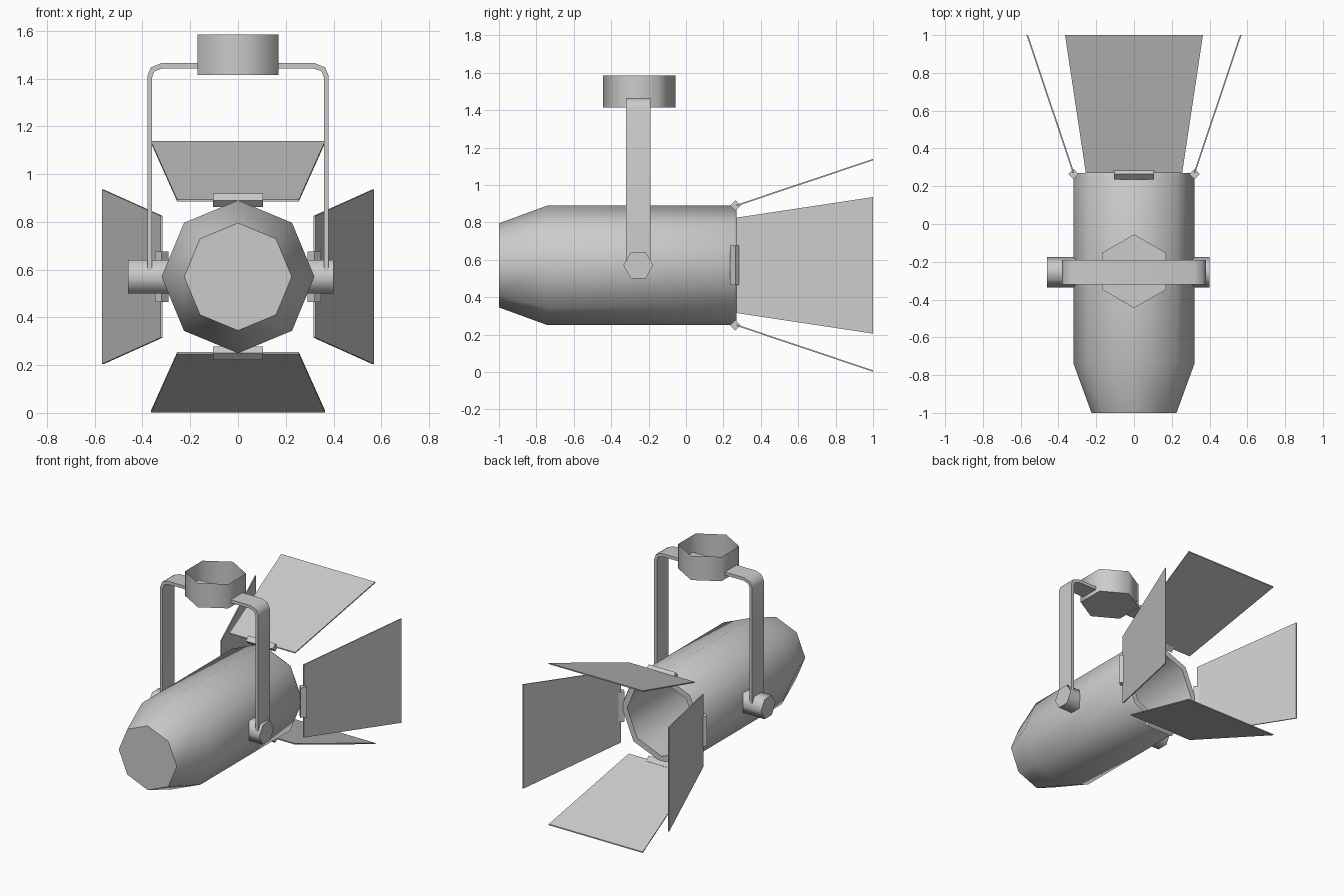
import bpy, bmesh
from math import radians, pi, sin, cos
from mathutils import Matrix, Vector

if "Cube" in bpy.data.objects:
    bpy.data.objects.remove(bpy.data.objects["Cube"])

AXIS_Z = 0.57      # height of the lamp axis
PIVOT_Y = -0.255   # yoke and pivot position


def make(name, bm, smooth=None):
    bmesh.ops.recalc_face_normals(bm, faces=bm.faces)
    me = bpy.data.meshes.new(name)
    bm.to_mesh(me)
    bm.free()
    ob = bpy.data.objects.new(name, me)
    bpy.context.collection.objects.link(ob)
    if smooth:
        bpy.ops.object.select_all(action='DESELECT')
        ob.select_set(True)
        bpy.context.view_layer.objects.active = ob
        bpy.ops.object.shade_smooth_by_angle(angle=radians(smooth))
    return ob


def lathe_y(name, profile, n, smooth):
    """Revolve (y, radius) points about the lamp axis and cap both ends."""
    bm = bmesh.new()
    rings = [[bm.verts.new((r * cos(2 * pi * i / n), y, AXIS_Z + r * sin(2 * pi * i / n)))
              for i in range(n)] for y, r in profile]
    for a, b in zip(rings, rings[1:]):
        for i in range(n):
            j = (i + 1) % n
            bm.faces.new((a[i], a[j], b[j], b[i]))
    bm.faces.new(rings[0])
    bm.faces.new(rings[-1])
    return make(name, bm, smooth)


def prism(name, bottom, top, smooth=None, spin=0):
    """Join two matching loops of points into a solid, spun about the lamp axis."""
    bm = bmesh.new()
    a = [bm.verts.new(p) for p in bottom]
    b = [bm.verts.new(p) for p in top]
    bm.faces.new(a)
    bm.faces.new(b)
    for i in range(len(a)):
        j = (i + 1) % len(a)
        bm.faces.new((a[i], a[j], b[j], b[i]))
    c = Vector((0, 0, AXIS_Z))
    bmesh.ops.rotate(bm, verts=bm.verts, cent=c, matrix=Matrix.Rotation(spin, 3, 'Y'))
    return make(name, bm, smooth)


# Eight-sided lamp housing, hollow at the open end
lathe_y("housing", [(-1, 0.225), (-0.74, 0.32), (0.255, 0.32), (0.27, 0.31),
                    (0.27, 0.268), (-0.7, 0.268)], 8, 50)

# Four shutter flaps with their hinges
T = 0.004
for k, side in enumerate(("top", "right", "bottom", "left")):
    outline = [(-0.255, 0.27, 0.89), (0.255, 0.27, 0.89), (0.365, 1, 1.135), (-0.365, 1, 1.135)]
    prism(side + "_flap", [(x, y, z - T) for x, y, z in outline],
          [(x, y, z + T) for x, y, z in outline], spin=k * pi / 2)
    dia = [(0.028 * cos(i * pi / 2), 0.028 * sin(i * pi / 2)) for i in range(4)]
    prism(side + "_hinge", [(-0.105, 0.264 + u, 0.89 + v) for u, v in dia],
          [(0.105, 0.264 + u, 0.89 + v) for u, v in dia], spin=k * pi / 2)

# Hexagonal pivot knobs, the left one longer
hexa = [(PIVOT_Y + 0.08 * cos(i * pi / 3), AXIS_Z + 0.08 * sin(i * pi / 3)) for i in range(6)]
for name, x0, x1 in (("right_knob", 0.28, 0.4), ("left_knob", -0.28, -0.46)):
    prism(name, [(x0, y, z) for y, z in hexa], [(x1, y, z) for y, z in hexa], 65)

# Hanging yoke: a bent flat strap
outer = [(0.38, 0.575), (0.38, 1.41), (0.365, 1.447), (0.32, 1.465)]
inner = [(0.36, 0.575), (0.36, 1.405), (0.35, 1.43), (0.315, 1.443)]
loop = outer + [(-x, z) for x, z in reversed(outer)]
loop += [(-x, z) for x, z in inner] + list(reversed(inner))
prism("yoke", [(x, PIVOT_Y - 0.065, z) for x, z in loop],
      [(x, PIVOT_Y + 0.065, z) for x, z in loop], 50)

# Open-topped hexagonal mounting cup
bm = bmesh.new()
low, high = [[bm.verts.new((0.195 * sin(i * pi / 3), PIVOT_Y + 0.195 * cos(i * pi / 3) + 0.005, z))
              for i in range(6)] for z in (1.415, 1.585)]
bm.faces.new(low)
for i in range(6):
    j = (i + 1) % 6
    bm.faces.new((low[i], low[j], high[j], high[i]))
make("mounting_cup", bm, 65)
